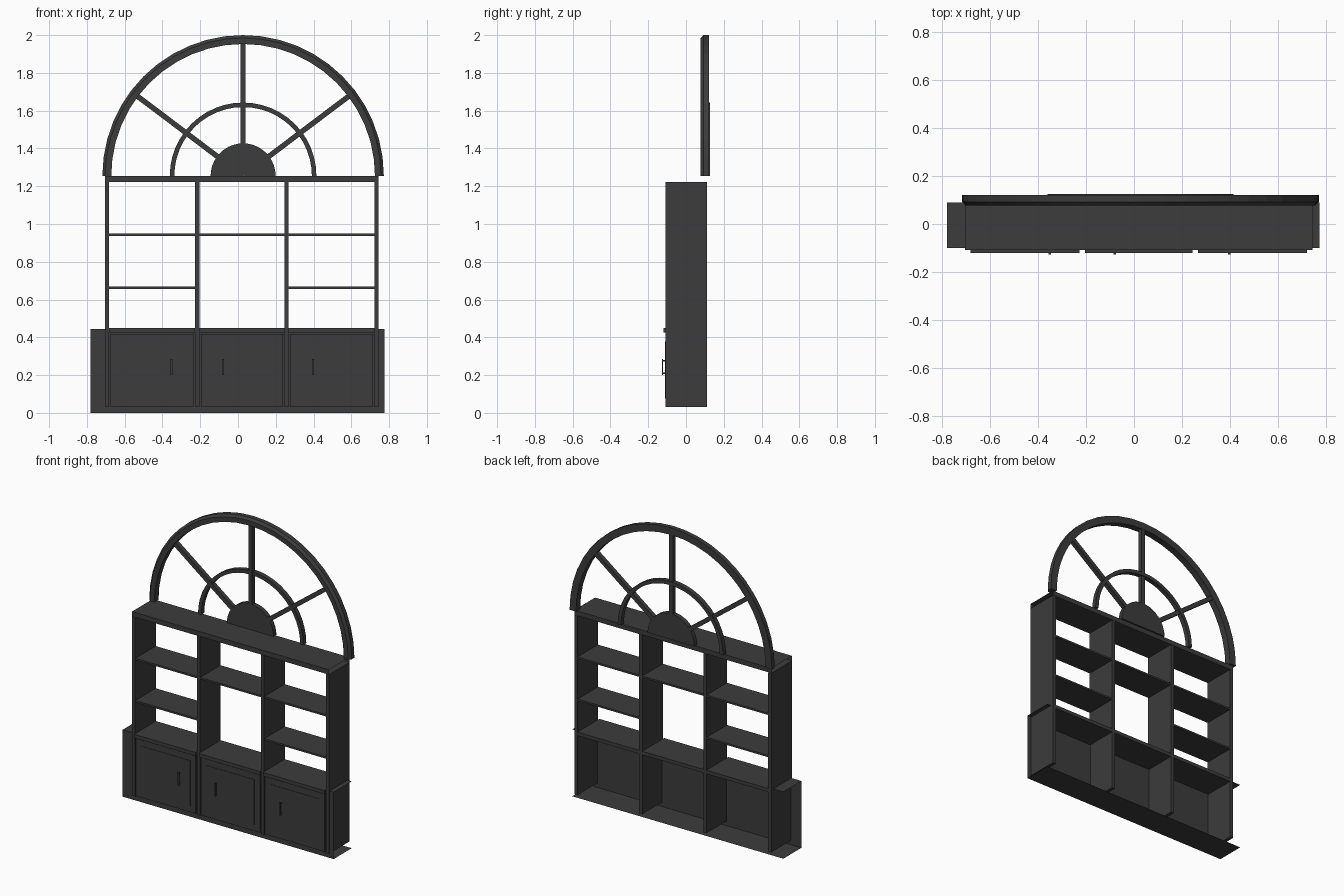
import bpy, bmesh, math

if "Cube" in bpy.data.objects:
    bpy.data.objects.remove(bpy.data.objects["Cube"], do_unlink=True)


def make_material(name, value):
    mat = bpy.data.materials.new(name)
    mat.use_nodes = True
    colour = (value, value, value, 1)
    mat.diffuse_color = colour
    mat.node_tree.nodes["Principled BSDF"].inputs["Base Color"].default_value = colour
    return mat


CHARCOAL = make_material("charcoal", 0.045)


def finish(name, bm, recalc=True):
    if recalc:
        bmesh.ops.recalc_face_normals(bm, faces=bm.faces)
    mesh = bpy.data.meshes.new(name)
    bm.to_mesh(mesh)
    bm.free()
    mesh.materials.append(CHARCOAL)
    obj = bpy.data.objects.new(name, mesh)
    bpy.context.collection.objects.link(obj)
    return obj


def box(name, x, y, z):
    bm = bmesh.new()
    bmesh.ops.create_cube(bm, size=1)
    for v in bm.verts:
        v.co = [lo + (c + 0.5) * (hi - lo) for c, (lo, hi) in zip(v.co, (x, y, z))]
    return finish(name, bm)


def sheet(name, x, profile, closed=False):
    """Extrude a y-z profile along x, leaving the ends open."""
    bm = bmesh.new()
    rows = [[bm.verts.new((px, y, z)) for y, z in profile] for px in x]
    n = len(profile)
    for i in range(n if closed else n - 1):
        j = (i + 1) % n
        bm.faces.new((rows[0][i], rows[1][i], rows[1][j], rows[0][j]))
    return finish(name, bm)


CX, CZ = 0.027, 1.255          # centre of the arched window


def half_ring(name, profile, steps):
    """Sweep a radius-y profile over a half circle."""
    bm = bmesh.new()
    rows = []
    for s in range(steps + 1):
        a = math.pi * s / steps
        rows.append([bm.verts.new((CX + r * math.cos(a), y, CZ + r * math.sin(a)))
                     for r, y in profile])
    n = len(profile)
    for a, b in zip(rows, rows[1:]):
        for i in range(n):
            j = (i + 1) % n
            bm.faces.new((a[i], b[i], b[j], a[j]))
    bm.faces.new(rows[0])
    bm.faces.new(rows[-1])
    return finish(name, bm)


# Lower cabinet: wrapped sheet with open back and ends
sheet("cabinet_shell", (-0.78, 0.775),
      [(0.09, 0.445), (-0.10, 0.445), (-0.10, 0), (0.09, 0)])

# Upright panels
UPRIGHTS = [(-0.705, -0.682), (-0.228, -0.205), (0.245, 0.268), (0.722, 0.745)]
for i, x in enumerate(UPRIGHTS):
    box(f"upright_{i + 1}", x, (-0.108, 0.11), (0.03, 1.222))

# Top board, open at both ends
sheet("top_board", (-0.705, 0.745),
      [(-0.108, 1.223), (-0.108, 1.255), (0.11, 1.255), (0.11, 1.223)], True)

# Bays: counter, shelves, door and handle
HANDLES = [-0.352, -0.08, 0.397]
for i, hx in enumerate(HANDLES):
    x = (UPRIGHTS[i][1], UPRIGHTS[i + 1][0])
    box(f"counter_{i + 1}", x, (-0.12, 0.11), (0.425, 0.449))
    box(f"upper_shelf_{i + 1}", x, (-0.105, 0.108), (0.937, 0.949))
    if i != 1:
        box(f"lower_shelf_{i + 1}", x, (-0.105, 0.108), (0.656, 0.668))
    d = (x[0] + 0.008, x[1] - 0.008)
    box(f"door_{i + 1}", d, (-0.108, -0.099), (0.035, 0.418))
    box(f"door_panel_{i + 1}", (d[0] + 0.04, d[1] - 0.04), (-0.111, -0.107), (0.075, 0.378))
    box(f"handle_bar_{i + 1}", (hx - 0.005, hx + 0.005), (-0.127, -0.121), (0.2, 0.285))
    for z in (0.205, 0.272):
        box(f"handle_post_{i + 1}", (hx - 0.004, hx + 0.004), (-0.123, -0.11), (z, z + 0.008))

# Arched window frame with a chamfered front edge
half_ring("outer_arch", [(0.698, 0.078), (0.73, 0.078), (0.745, 0.092),
                         (0.745, 0.122), (0.698, 0.122)], 24)
half_ring("inner_arch", [(0.364, 0.095), (0.388, 0.095), (0.388, 0.126), (0.364, 0.126)], 24)

# Half-disc hub
half_ring("hub", [(0.001, 0.09), (0.172, 0.09), (0.172, 0.12), (0.001, 0.12)], 20)

# Spokes
for i, deg in enumerate((37, 90, 143)):
    spoke = box(f"spoke_{i + 1}", (0.165, 0.715), (0.09, 0.12), (-0.014, 0.014))
    spoke.location = (CX, 0, CZ)
    spoke.rotation_euler = (0, -math.radians(deg), 0)
